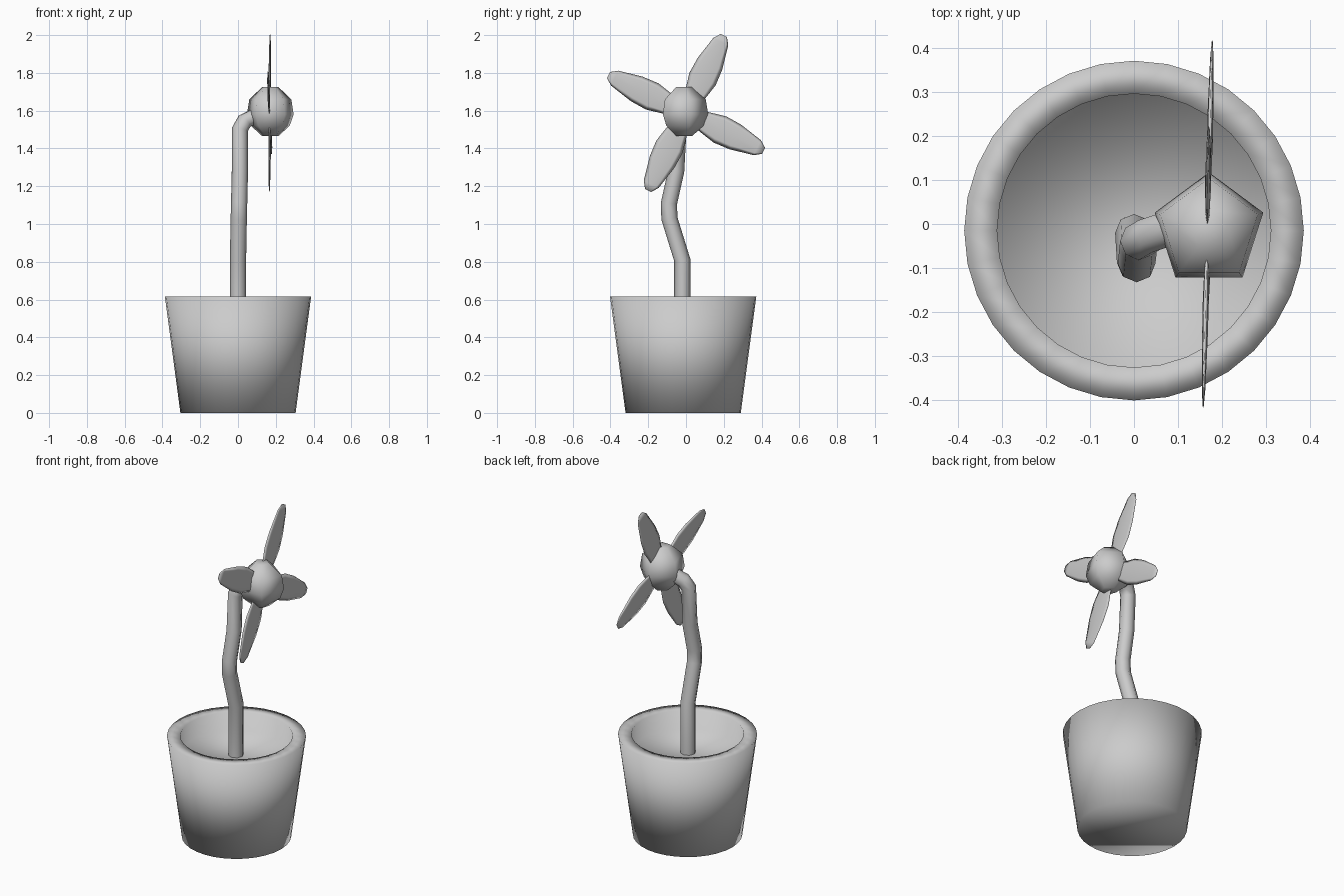
import bpy, bmesh
from math import pi, sin, cos, radians
from mathutils import Matrix

if "Cube" in bpy.data.objects:
    bpy.data.objects.remove(bpy.data.objects["Cube"])


def lathe(name, profile, sides, matrix=None, start=0.0):
    """Spin (radius, z) points into rings about z and cap both ends."""
    bm = bmesh.new()
    rings = [[bm.verts.new((r * cos(start + 2 * pi * i / sides),
                            r * sin(start + 2 * pi * i / sides), z))
              for i in range(sides)] for r, z in profile]
    for a, b in zip(rings, rings[1:]):
        for i in range(sides):
            j = (i + 1) % sides
            bm.faces.new((a[i], a[j], b[j], b[i]))
    bm.faces.new(rings[0][::-1])
    bm.faces.new(rings[-1])
    if matrix:
        bm.transform(matrix)
    bmesh.ops.recalc_face_normals(bm, faces=bm.faces)
    for f in bm.faces:
        f.smooth = True
    mesh = bpy.data.meshes.new(name)
    bm.to_mesh(mesh)
    bm.free()
    obj = bpy.data.objects.new(name, mesh)
    bpy.context.collection.objects.link(obj)
    return obj


# Pot: tapered outside, flat rim, recessed floor
lathe("pot", [(0.305, 0), (0.387, 0.615), (0.312, 0.615), (0.312, 0.5)], 32,
      Matrix.Translation((0, -0.015, 0)))

# Stem: bent tube
path = [(0, -0.02, 0.49), (0, -0.02, 0.81), (0.004, -0.088, 1.03),
        (0.006, -0.09, 1.11), (0.01, -0.052, 1.28), (0.01, -0.04, 1.5),
        (0.035, -0.025, 1.545), (0.11, 0.0, 1.58)]
curve = bpy.data.curves.new("stem", 'CURVE')
curve.dimensions = '3D'
curve.bevel_depth = 0.043
curve.bevel_resolution = 2
curve.use_fill_caps = True
spline = curve.splines.new('POLY')
spline.points.add(len(path) - 1)
for point, co in zip(spline.points, path):
    point.co = (*co, 1)
spline.use_smooth = True
bpy.context.collection.objects.link(bpy.data.objects.new("stem", curve))

# Flower centre: rounded five-sided ball
lathe("flower_centre",
      [(0.045, -0.125), (0.108, -0.07), (0.13, -0.01), (0.117, 0.07), (0.045, 0.135)],
      5, Matrix.Translation((0.171, -0.015, 1.59)) @ Matrix.Diagonal((1, 1.02, 1, 1)),
      start=pi / 2)

# Petals: four thin leaf shapes around the centre
petal = [(0.03, 0.0), (0.055, 0.1), (0.077, 0.2), (0.072, 0.29),
         (0.044, 0.42), (0.018, 0.457)]
tilt = Matrix.Rotation(-0.022, 4, 'Z') @ Matrix.Rotation(-0.006, 4, 'Y')
for k in range(4):
    turn = Matrix.Rotation(radians(64 + 90 * k - 90), 4, 'X')
    lathe(f"petal_{k + 1}", petal, 8,
          Matrix.Translation((0.168, 0, 1.588)) @ tilt @ turn
          @ Matrix.Diagonal((0.09, 1, 1, 1)))
